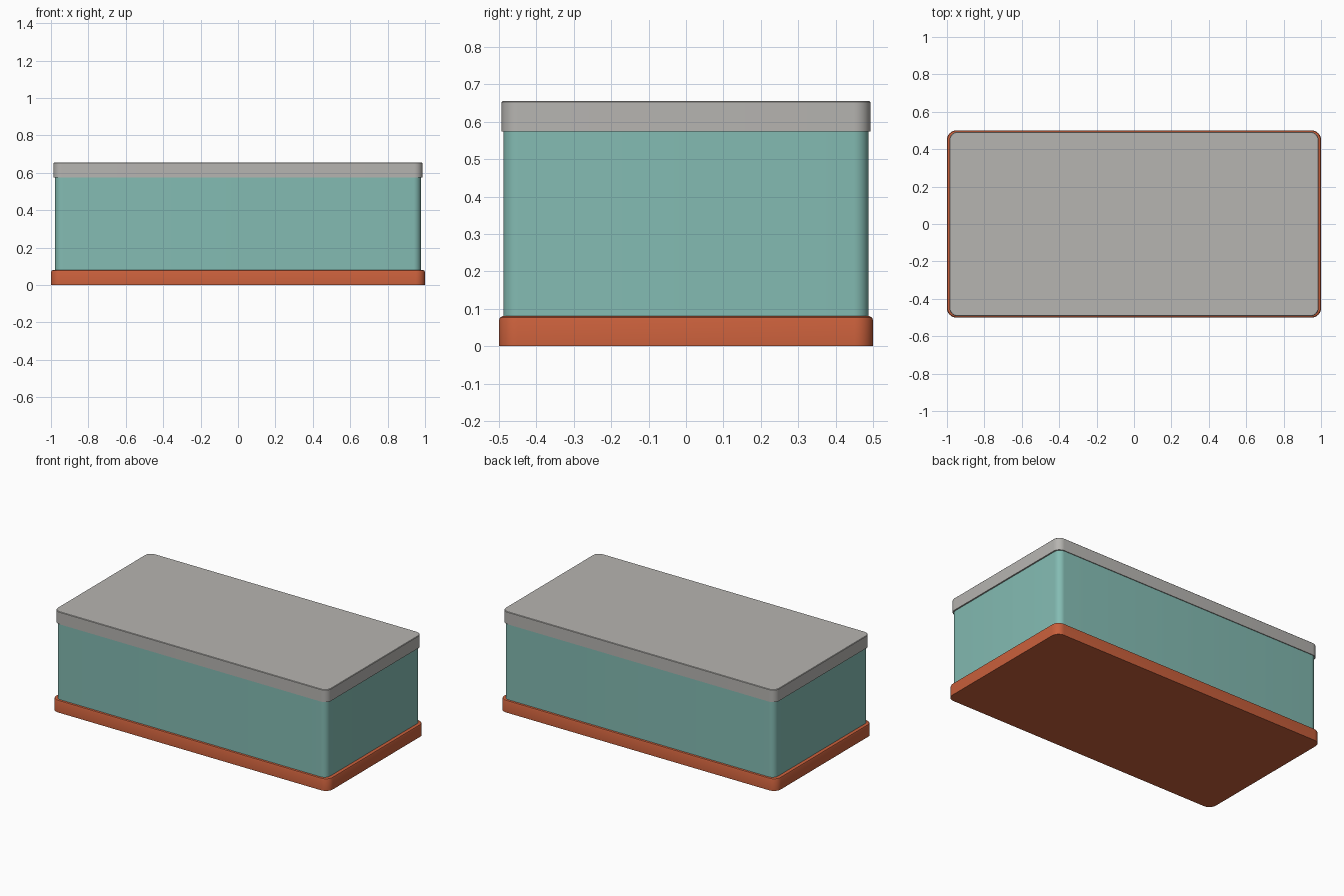
import bpy, bmesh, math
from mathutils import Vector

if "Cube" in bpy.data.objects:
    bpy.data.objects.remove(bpy.data.objects["Cube"])


def material(name, rgb):
    m = bpy.data.materials.new(name)
    m.diffuse_color = (*rgb, 1)
    m.use_nodes = True
    m.node_tree.nodes["Principled BSDF"].inputs["Base Color"].default_value = m.diffuse_color
    return m


orange = material("burnt orange", (0.58, 0.115, 0.044))
teal = material("soft teal", (0.23, 0.50, 0.45))
grey = material("warm grey", (0.47, 0.46, 0.44))


def outline(hx, hy, r, n=8):
    """Rounded rectangle, counter-clockwise."""
    pts = []
    for k, (sx, sy) in enumerate([(1, 1), (-1, 1), (-1, -1), (1, -1)]):
        for i in range(n + 1):
            a = math.pi / 2 * (k + i / n)
            pts.append((sx * (hx - r) + r * math.cos(a),
                        sy * (hy - r) + r * math.sin(a)))
    return pts


def rounded_box(name, hx, hy, r, profile, mat):
    """Stack rounded rectangles; profile is a list of (inset, z)."""
    bm = bmesh.new()
    rings = [[bm.verts.new((x, y, z))
              for x, y in outline(hx - d, hy - d, r - d)] for d, z in profile]
    for a, b in zip(rings, rings[1:]):
        for i in range(len(a)):
            j = (i + 1) % len(a)
            bm.faces.new((a[i], a[j], b[j], b[i]))
    bm.faces.new(rings[0][::-1])
    bm.faces.new(rings[-1])
    me = bpy.data.meshes.new(name)
    bm.to_mesh(me)
    bm.free()
    ob = bpy.data.objects.new(name, me)
    bpy.context.collection.objects.link(ob)
    me.materials.append(mat)
    bpy.ops.object.select_all(action='DESELECT')
    bpy.context.view_layer.objects.active = ob
    ob.select_set(True)
    bpy.ops.object.shade_smooth_by_angle(angle=math.radians(35))
    return ob


# Base plinth with a softened upper rim
rounded_box("base", 1.0, 0.5, 0.05,
            [(0, 0), (0, 0.07), (0.003, 0.077), (0.01, 0.08)], orange)
# Box walls
rounded_box("body", 0.978, 0.488, 0.04, [(0, 0.08), (0, 0.58)], teal)
# Lid, slightly overhanging the walls
rounded_box("lid", 0.987, 0.493, 0.045,
            [(0, 0.574), (0, 0.652), (0.003, 0.655)], grey)
